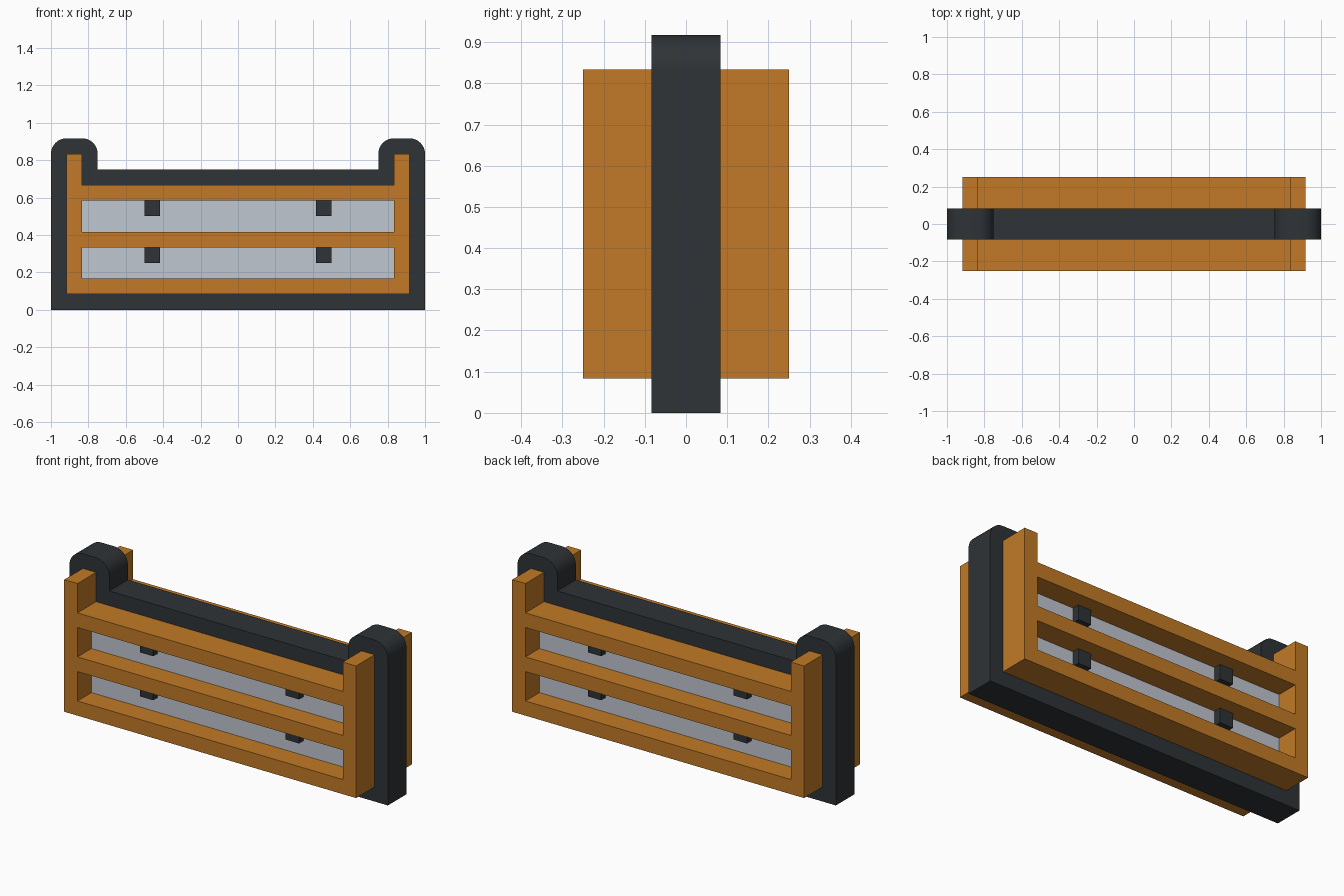
import bpy, math

if "Cube" in bpy.data.objects:
    bpy.data.objects.remove(bpy.data.objects["Cube"])

U = 1 / 12  # design grid: the model is 24 units wide


def material(name, color):
    m = bpy.data.materials.new(name)
    m.diffuse_color = (*color, 1)
    m.use_nodes = True
    m.node_tree.nodes["Principled BSDF"].inputs["Base Color"].default_value = m.diffuse_color
    return m


DARK = material("dark_rubber", (0.028, 0.033, 0.037))
ORANGE = material("orange_wood", (0.54, 0.195, 0.02))
PALE = material("pale_panel", (0.53, 0.57, 0.63))


def rect(x0, x1, z0, z1):
    return [(x0, z0), (x1, z0), (x1, z1), (x0, z1)]


def mirrored(right):
    # right half runs bottom to top, the left half is its reflection
    return right + [(-x, z) for x, z in reversed(right)]


def slab(name, outlines, half_depth, mat):
    """Extrude an XZ outline (first) with holes (the rest) along y."""
    curve = bpy.data.curves.new(name, 'CURVE')
    curve.dimensions = '2D'
    curve.fill_mode = 'BOTH'
    curve.extrude = half_depth * U
    for pts in outlines:
        s = curve.splines.new('POLY')
        s.points.add(len(pts) - 1)
        for p, (x, z) in zip(s.points, pts):
            p.co = (x * U, z * U, 0, 1)
        s.use_cyclic_u = True
    ob = bpy.data.objects.new(name, curve)
    bpy.context.collection.objects.link(ob)
    ob.rotation_euler.x = math.pi / 2
    bpy.ops.object.select_all(action='DESELECT')
    ob.select_set(True)
    bpy.context.view_layer.objects.active = ob
    bpy.ops.object.convert(target='MESH')
    ob = bpy.context.object
    bpy.ops.object.transform_apply(rotation=True)
    ob.data.materials.clear()
    ob.data.materials.append(mat)
    bpy.ops.object.shade_smooth_by_angle(angle=math.radians(30))
    return ob


def box(name, x0, x1, z0, z1, half_depth, mat):
    bpy.ops.mesh.primitive_cube_add(size=1, location=((x0 + x1) / 2 * U, 0, (z0 + z1) / 2 * U))
    ob = bpy.context.object
    ob.name = name
    ob.scale = ((x1 - x0) * U, 2 * half_depth * U, (z1 - z0) * U)
    bpy.ops.object.transform_apply(location=False, scale=True)
    ob.data.materials.append(mat)


def arc(cx, cz, a0, a1, n=8):
    return [(cx + math.cos(math.radians(a0 + (a1 - a0) * i / n)),
             cz + math.sin(math.radians(a0 + (a1 - a0) * i / n))) for i in range(n + 1)]


# Outline of the crate body, with raised end posts
body = mirrored([(11, 1), (11, 10), (10, 10), (10, 8)])

# Dark band wrapped around the body, rounded over the posts
band = mirrored([(12, 0)] + arc(11, 10, 0, 90) + arc(10, 10, 90, 180) + [(9, 9)])
slab("outer_band", [band, body], 1, DARK)

# Orange slatted body with two long openings
openings = [rect(-10, 10, 2, 4), rect(-10, 10, 5, 7)]
slab("slatted_frame", [body] + openings, 3, ORANGE)

# Recessed panels and small dark blocks hanging in each opening
for row, (z0, z1) in (("lower", (2, 4)), ("upper", (5, 7))):
    box(row + "_panel", -10, 10, z0, z1, 1.5, PALE)
    for side, x0 in (("left", -6), ("right", 5)):
        box(f"{row}_{side}_block", x0, x0 + 1, z1 - 1, z1, 2, DARK)
